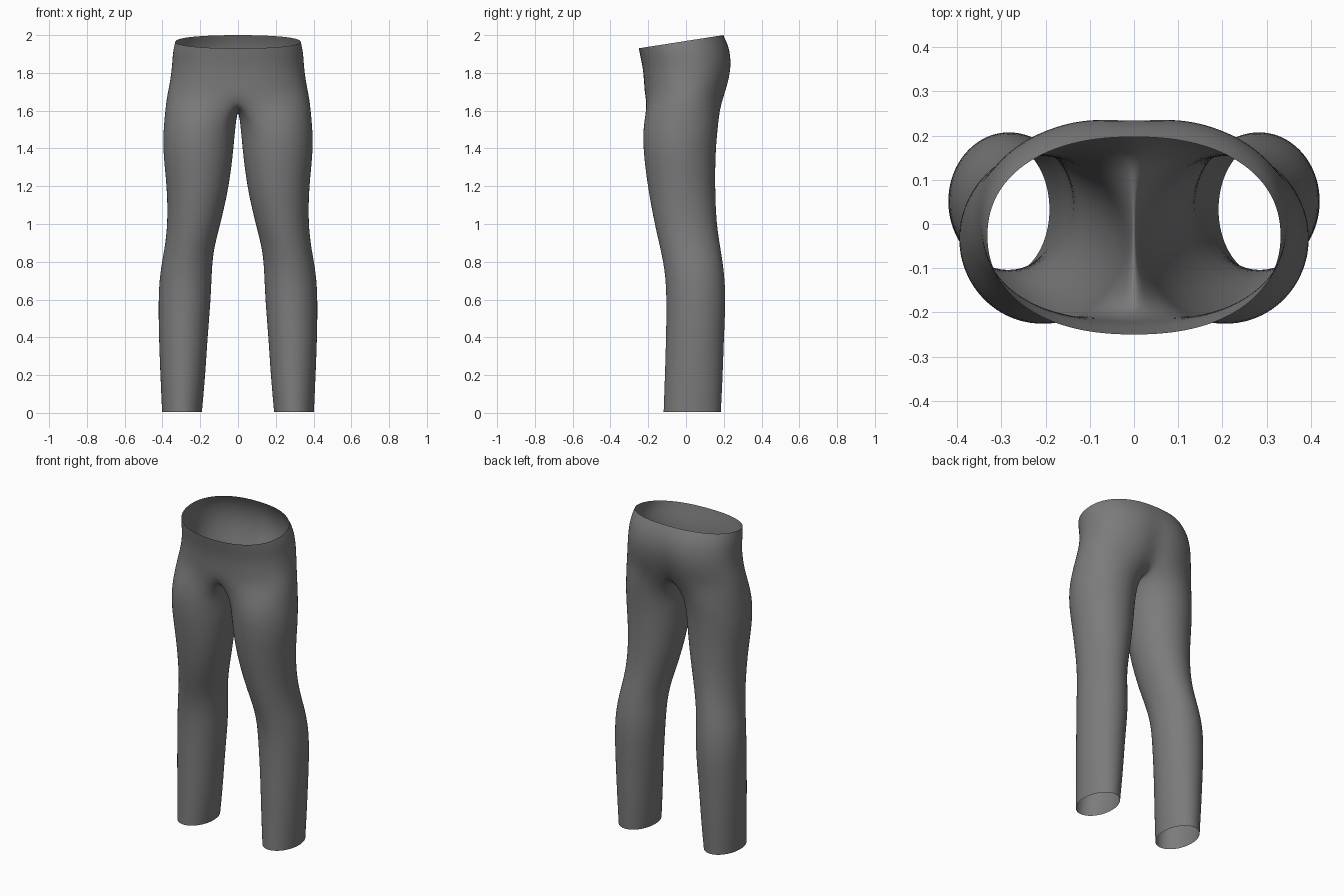
import bpy, bmesh
from math import sin, cos, pi, exp, copysign

cube = bpy.data.objects.get("Cube")
if cube:
    bpy.data.objects.remove(cube, do_unlink=True)

SIDES = 24          # points around one leg
OUTER = 19          # of which this many carry on up into the hips

# Leg sections: height, inner x, outer x, front y, back y
LEG = [
    (0.005, .190, .403, -.120, .186),
    (0.20, .172, .412, -.113, .196),
    (0.40, .160, .420, -.107, .202),
    (0.60, .143, .423, -.104, .212),
    (0.74, .138, .415, -.111, .204),
    (0.86, .130, .391, -.134, .186),
    (1.00, .092, .373, -.168, .162),
    (1.20, .045, .377, -.205, .155),
    (1.40, .022, .402, -.230, .158),
    (1.54, .010, .393, -.228, .174),
]
# Hip sections: front height, back height, half width, front y, back y, cleft depth
HIPS = [
    (1.665, 1.665, .380, -.218, .208, .035),
    (1.74, 1.75, .362, -.222, .235, .022),
    (1.82, 1.85, .350, -.228, .250, .012),
    (1.89, 1.94, .346, -.243, .232, .005),
    (1.93, 2.00, .333, -.251, .198, 0),
]
# Crotch seam between the legs, back to front: y, z
SEAM = [(.130, 1.635), (.070, 1.612), (0, 1.602), (-.075, 1.608), (-.150, 1.632)]


def power(v, p):
    return copysign(abs(v) ** p, v)


def leg_ring(bm, z, x0, x1, y0, y1):
    ring = []
    for i in range(SIDES):
        a = -0.75 * pi + i * 2 * pi / SIDES
        ring.append(bm.verts.new(((x0 + x1) / 2 + (x1 - x0) / 2 * cos(a),
                                  (y0 + y1) / 2 + (y1 - y0) / 2 * sin(a), z)))
    return ring


def hip_ring(bm, z0, z1, w, y0, y1, cleft):
    ring = []
    for i in range(OUTER):
        a = -pi / 2 + i * pi / (OUTER - 1)
        x = 0 if i in (0, OUTER - 1) else w * power(cos(a), 0.88)
        s = power(sin(a), 0.92)
        y = (y0 + y1) / 2 + (y1 - y0) / 2 * s
        if a > 0:
            y -= cleft * exp(-(x / 0.07) ** 2)
        ring.append(bm.verts.new((x, y, z0 + (z1 - z0) * (s + 1) / 2)))
    return ring


def bridge(bm, low, high, closed):
    n = len(low)
    for i in range(n if closed else n - 1):
        j = (i + 1) % n
        bm.faces.new((low[i], low[j], high[j], high[i]))


# One half of the trousers: leg tube, crotch seam, open hip strip
bm = bmesh.new()
legs = [leg_ring(bm, *row) for row in LEG]
hips = [hip_ring(bm, *row) for row in HIPS]
crotch = hips[0] + [bm.verts.new((0, y, z)) for y, z in SEAM]
for low, high in zip(legs, legs[1:] + [crotch]):
    bridge(bm, low, high, True)
for low, high in zip(hips, hips[1:]):
    bridge(bm, low, high, False)

mesh = bpy.data.meshes.new("trousers")
bm.to_mesh(mesh)
bm.free()
trousers = bpy.data.objects.new("trousers", mesh)
bpy.context.collection.objects.link(trousers)
for p in mesh.polygons:
    p.use_smooth = True

# Mirror to the other leg and round the surface
mirror = trousers.modifiers.new("mirror", 'MIRROR')
mirror.use_clip = True
mirror.merge_threshold = 0.0005
smooth = trousers.modifiers.new("smooth", 'SUBSURF')
smooth.levels = smooth.render_levels = 2

# Plain grey cloth
cloth = bpy.data.materials.new("grey cloth")
cloth.use_nodes = True
grey = (0.2, 0.2, 0.2, 1)
cloth.diffuse_color = grey
cloth.node_tree.nodes["Principled BSDF"].inputs["Base Color"].default_value = grey
mesh.materials.append(cloth)
